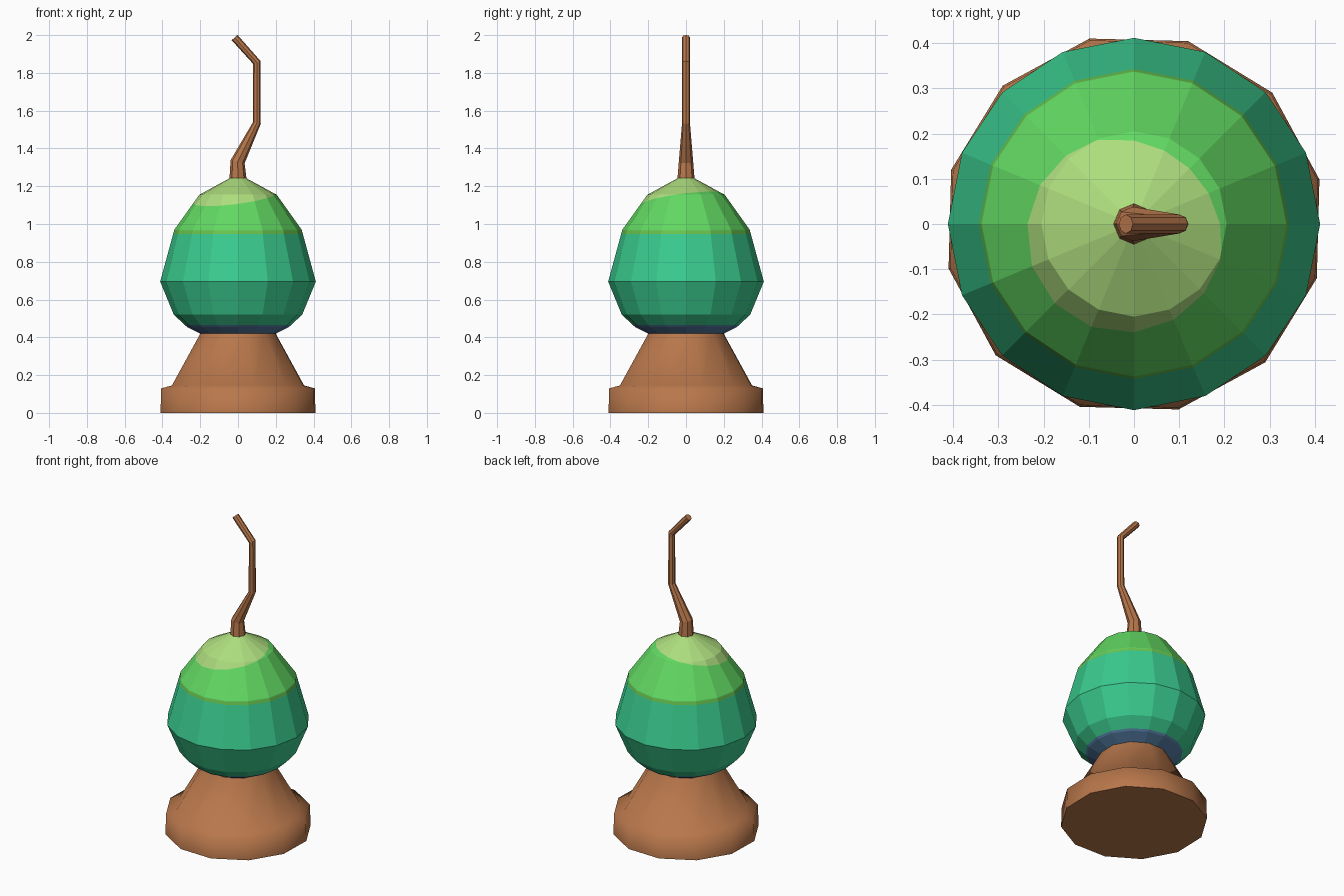
import bpy, bmesh
from math import cos, sin, pi, radians
from mathutils import Vector

cube = bpy.data.objects.get("Cube")
if cube:
    bpy.data.objects.remove(cube, do_unlink=True)


def material(name, rgb):
    # 8-bit display colour to linear
    lin = [((c / 255 + 0.055) / 1.055) ** 2.4 for c in rgb]
    m = bpy.data.materials.new(name)
    m.use_nodes = True
    m.diffuse_color = (*lin, 1)
    m.node_tree.nodes["Principled BSDF"].inputs["Base Color"].default_value = (*lin, 1)
    return m


brown = material("brown", (184, 119, 75))
blue = material("slate_blue", (85, 125, 165))
teal = material("teal_green", (58, 203, 142))
olive = material("olive_green", (106, 196, 78))
green = material("light_green", (98, 217, 98))
lime = material("pale_lime", (174, 222, 126))


def loft(bm, rings):
    """Skin a list of point rings and cap both ends."""
    loops = [[bm.verts.new(p) for p in ring] for ring in rings]
    n = len(loops[0])
    for a, b in zip(loops, loops[1:]):
        for i in range(n):
            j = (i + 1) % n
            bm.faces.new((a[i], a[j], b[j], b[i]))
    bm.faces.new(loops[0][::-1])
    bm.faces.new(loops[-1])
    bmesh.ops.recalc_face_normals(bm, faces=bm.faces[:])


def circle(r, z, sides, turn=0):
    return [Vector((r * cos(2 * pi * i / sides + turn),
                    r * sin(2 * pi * i / sides + turn), z)) for i in range(sides)]


def finish(name, bm, mats):
    me = bpy.data.meshes.new(name)
    bm.to_mesh(me)
    bm.free()
    for m in mats:
        me.materials.append(m)
    ob = bpy.data.objects.new(name, me)
    bpy.context.scene.collection.objects.link(ob)
    return ob


# Foot: twelve-sided disc with a smooth cone rising from it
bm = bmesh.new()
foot = [(0.422, 0), (0.418, 0.13), (0.36, 0.145), (0.205, 0.42)]
loft(bm, [circle(r, z, 12, radians(13.5)) for r, z in foot])
for f in bm.faces:
    f.smooth = abs(f.normal.z) < 0.99
for e in bm.edges:
    e.smooth = all(f.smooth for f in e.link_faces)
finish("foot", bm, [brown])

# Bulb: faceted, sixteen-sided, cut into colour bands
bm = bmesh.new()
bulb = [(0.19, 0.415), (0.27, 0.455), (0.34, 0.52), (0.412, 0.695),
        (0.337, 0.97), (0.205, 1.155), (0.03, 1.25)]
loft(bm, [circle(r, z, 16) for r, z in bulb])
# Each cut: height at the axis, and slope along x and y
cuts = [(0.465, 0, 0), (0.948, 0, 0), (0.965, 0, 0), (1.14, 0.12, 0.14)]
for z, sx, sy in cuts:
    bmesh.ops.bisect_plane(bm, geom=bm.verts[:] + bm.edges[:] + bm.faces[:],
                           plane_co=(0, 0, z), plane_no=(-sx, -sy, 1))
for f in bm.faces:
    c = f.calc_center_median()
    f.material_index = sum(c.z > z + sx * c.x + sy * c.y for z, sx, sy in cuts)
finish("bulb", bm, [blue, teal, olive, green, lime])

# Stem: crooked tapering rod, mitred at each bend
path = [(0, 1.23, 0.046), (-0.002, 1.33, 0.038), (0.1, 1.535, 0.021),
        (0.1, 1.855, 0.021), (-0.018, 1.987, 0.021)]
pts = [Vector((x, 0, z)) for x, z, r in path]
rings = []
for i, (x, z, r) in enumerate(path):
    before = (pts[i] - pts[max(i - 1, 0)]).normalized()
    after = (pts[min(i + 1, len(pts) - 1)] - pts[i]).normalized()
    along = (before + after).normalized()
    side = Vector((along.z, 0, -along.x))
    rings.append([pts[i] + r * (cos(k * pi / 4) * side + sin(k * pi / 4) * Vector((0, 1, 0)))
                  for k in range(8)])
bm = bmesh.new()
loft(bm, rings)
finish("stem", bm, [brown])
